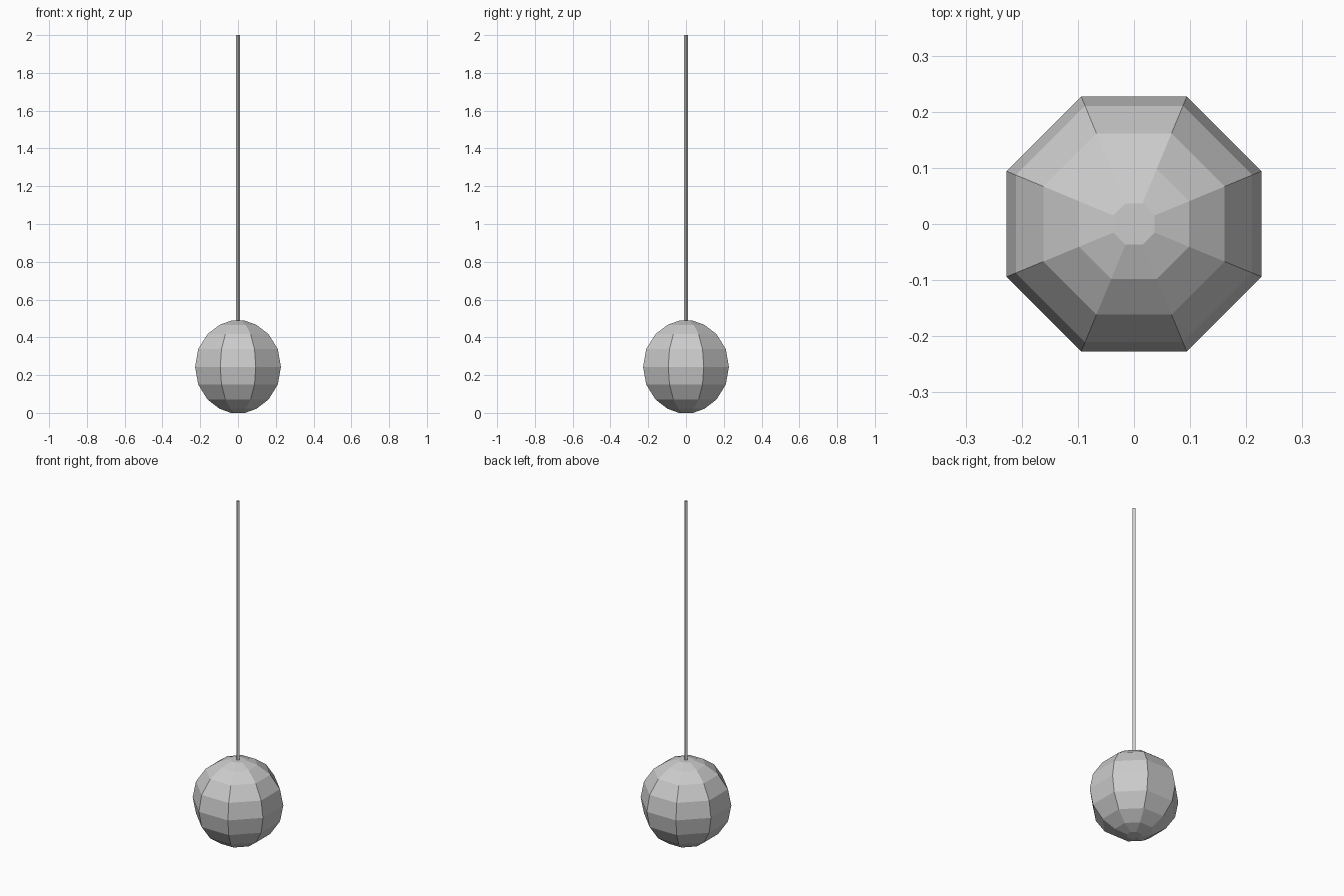
import bpy, bmesh, math

if "Cube" in bpy.data.objects:
    bpy.data.objects.remove(bpy.data.objects["Cube"])

def lathe(name, profile, sides, turn=0.0, caps=True):
    """Stack rings of (radius, z) into a flat-shaded solid."""
    bm = bmesh.new()
    rings = []
    for r, z in profile:
        rings.append([bm.verts.new((r * math.cos(turn + math.tau * i / sides),
                                    r * math.sin(turn + math.tau * i / sides), z))
                      for i in range(sides)])
    for low, high in zip(rings, rings[1:]):
        for i in range(sides):
            j = (i + 1) % sides
            bm.faces.new((low[i], low[j], high[j], high[i]))
    if caps:
        bm.faces.new(rings[0][::-1])
        bm.faces.new(rings[-1])
    mesh = bpy.data.meshes.new(name)
    bm.to_mesh(mesh)
    bm.free()
    obj = bpy.data.objects.new(name, mesh)
    bpy.context.collection.objects.link(obj)
    return obj

# Faceted ball: octagonal rings following a sphere, small flat at each pole
half = [(0.246, 0.0), (0.228, 0.094), (0.175, 0.173), (0.106, 0.222), (0.040, 0.244)]
profile = [(r, 0.244 - h) for r, h in reversed(half[1:])] + [(r, 0.244 + h) for r, h in half]
lathe("ball", profile, 8, math.pi / 8)

# Thin open-ended rod rising from the top of the ball
lathe("rod", [(0.0105, 0.485), (0.0105, 2.0)], 4, 0.0, caps=False)
